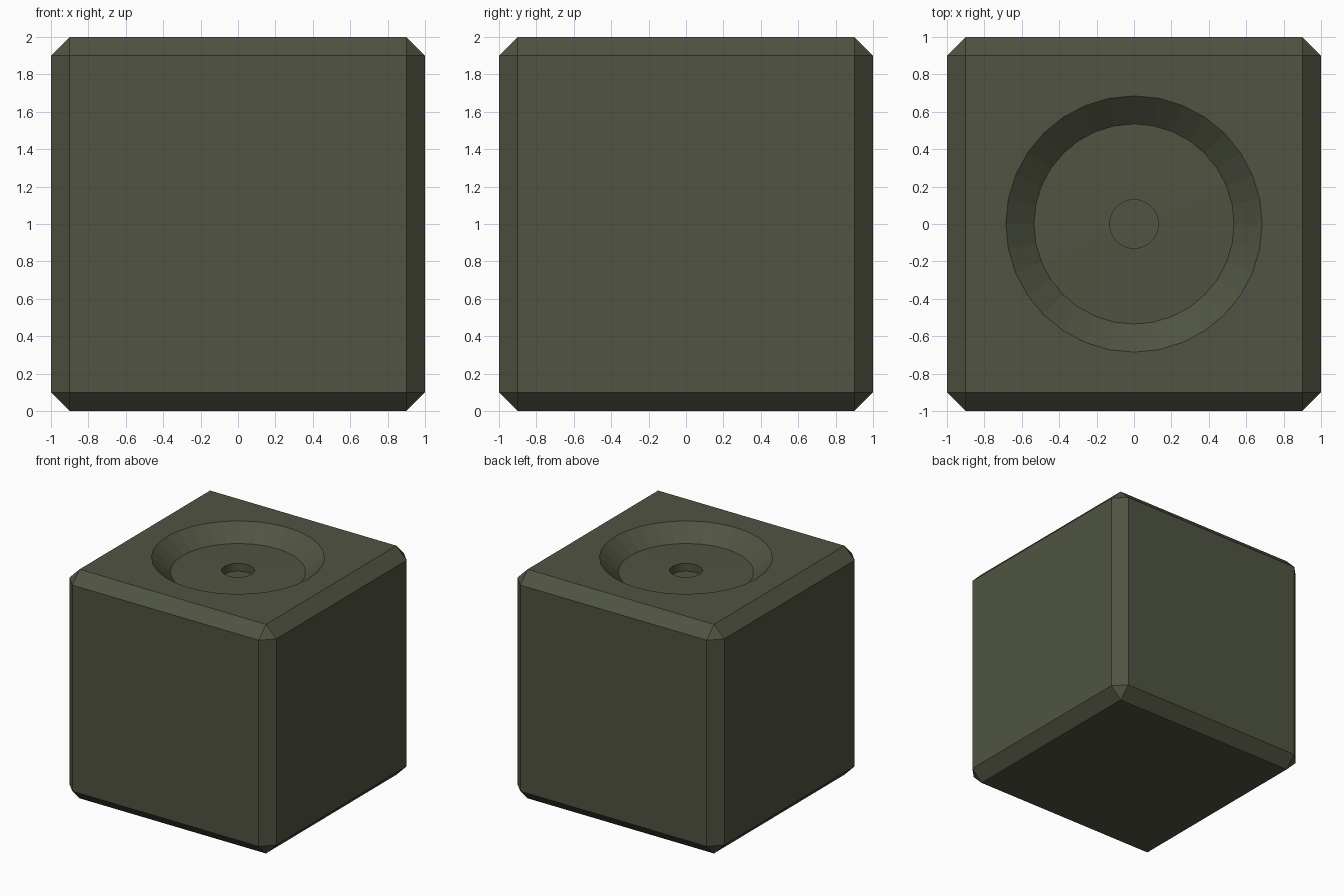
import bpy, bmesh, math

if "Cube" in bpy.data.objects:
    bpy.data.objects.remove(bpy.data.objects["Cube"])

SIDES = 32

# Olive material
olive = bpy.data.materials.new("olive")
olive.diffuse_color = (0.08, 0.088, 0.054, 1)
olive.use_nodes = True
olive.node_tree.nodes["Principled BSDF"].inputs["Base Color"].default_value = olive.diffuse_color

# Chamfered cube body
bpy.ops.mesh.primitive_cube_add(size=2, location=(0, 0, 1))
block = bpy.context.object
block.name = "block"
block.data.materials.append(olive)
bevel = block.modifiers.new("chamfer", 'BEVEL')
bevel.width = 0.1
bevel.segments = 1


def lathe(name, profile):
    """Closed solid of revolution from (radius, z) points."""
    bm = bmesh.new()
    rings = [[bm.verts.new((r * math.cos(math.tau * i / SIDES),
                            r * math.sin(math.tau * i / SIDES), z))
              for i in range(SIDES)] for r, z in profile]
    for a, b in zip(rings, rings[1:]):
        for i in range(SIDES):
            j = (i + 1) % SIDES
            bm.faces.new((a[i], a[j], b[j], b[i]))
    bm.faces.new(rings[0])
    bm.faces.new(rings[-1])
    bmesh.ops.recalc_face_normals(bm, faces=bm.faces)
    mesh = bpy.data.meshes.new(name)
    bm.to_mesh(mesh)
    bm.free()
    mesh.materials.append(olive)
    obj = bpy.data.objects.new(name, mesh)
    bpy.context.collection.objects.link(obj)
    return obj


# Cutter for the dished recess with a small centre hole
slope = (0.685 - 0.535) / 0.127
cutter = lathe("recess_cutter", [(0.13, 1.82), (0.13, 1.888), (0.535, 1.873),
                                 (0.685 + 0.1 * slope, 2.1)])
cutter.hide_render = True
cutter.hide_set(True)
cut = block.modifiers.new("recess", 'BOOLEAN')
cut.operation = 'DIFFERENCE'
cut.solver = 'EXACT'
cut.object = cutter
